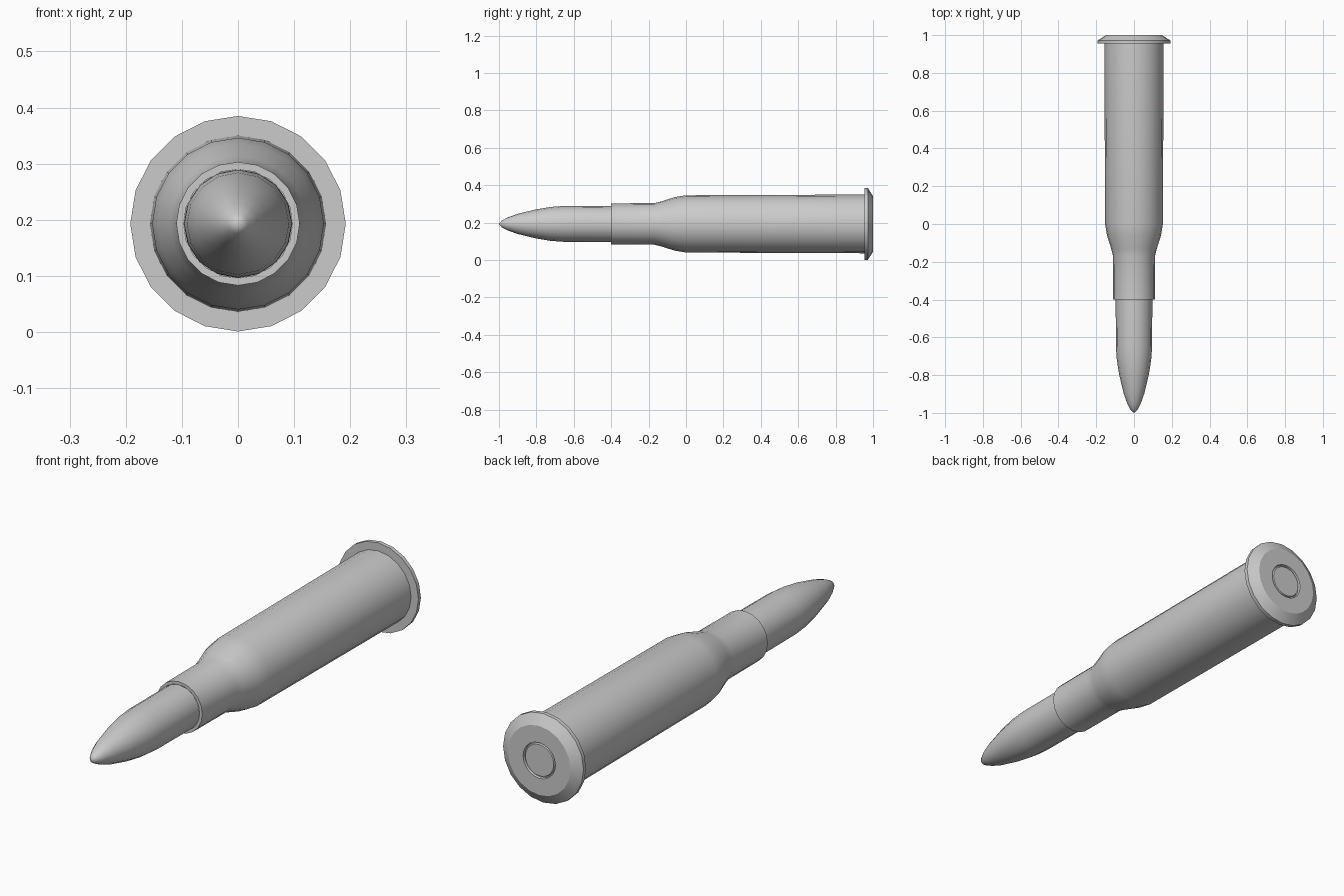
import bpy, math

if "Cube" in bpy.data.objects:
    bpy.data.objects.remove(bpy.data.objects["Cube"])

AXIS_Z = 0.193


def lathe(name, profile, sides, angle=32):
    """Spin (y, radius) points around the long axis; radius 0 closes to a point."""
    verts, faces, rings = [], [], []
    for y, r in profile:
        n = 1 if r == 0 else sides
        rings.append(range(len(verts), len(verts) + n))
        for i in range(n):
            a = 2 * math.pi * i / sides
            verts.append((r * math.sin(a), y, AXIS_Z + r * math.cos(a)))
    for a, b in zip(rings, rings[1:]):
        for i in range(sides):
            j = (i + 1) % sides
            if len(a) == 1:
                faces.append((a[0], b[j], b[i]))
            elif len(b) == 1:
                faces.append((a[i], a[j], b[0]))
            else:
                faces.append((a[i], a[j], b[j], b[i]))
    mesh = bpy.data.meshes.new(name)
    mesh.from_pydata(verts, [], faces)
    obj = bpy.data.objects.new(name, mesh)
    bpy.context.collection.objects.link(obj)
    bpy.ops.object.select_all(action='DESELECT')
    obj.select_set(True)
    bpy.context.view_layer.objects.active = obj
    # consistent outward normals
    bpy.ops.object.mode_set(mode='EDIT')
    bpy.ops.mesh.select_all(action='SELECT')
    bpy.ops.mesh.normals_make_consistent(inside=False)
    bpy.ops.object.mode_set(mode='OBJECT')
    bpy.ops.object.shade_smooth_by_angle(angle=math.radians(angle))
    return obj


# Pointed projectile, seated just inside the neck
lathe("projectile", [(-1.0, 0), (-0.985, 0.018), (-0.95, 0.036), (-0.9, 0.054),
                     (-0.8, 0.078), (-0.72, 0.091), (-0.65, 0.096),
                     (-0.4, 0.097)], 16, 45)

# Case: mouth lip, neck, shoulder, tapered body, rim, base and primer groove
lathe("case", [(-0.4, 0.097), (-0.4, 0.11), (-0.17, 0.111), (-0.13, 0.121),
               (-0.06, 0.143), (0.0, 0.153), (0.955, 0.157),
               (0.955, 0.192), (0.972, 0.192), (1.0, 0.149),
               (1.0, 0.077), (0.99, 0.075)], 20)

# Primer cap in the base
lathe("primer", [(0.99, 0.075), (0.99, 0.071), (0.998, 0.068), (0.998, 0)], 20)
